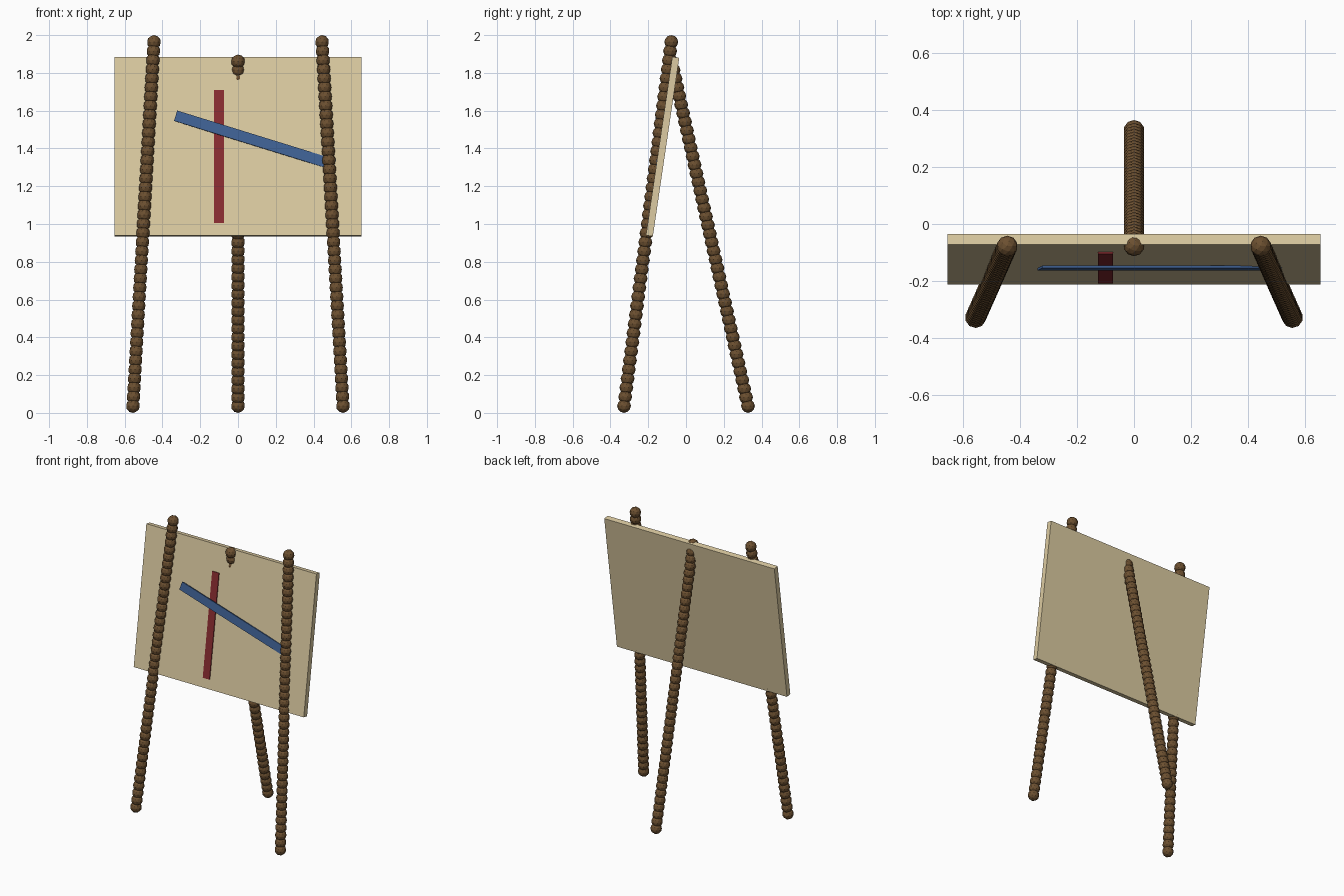
import bpy
import bmesh
import math
from mathutils import Matrix, Vector

cube = bpy.data.objects.get("Cube")
if cube:
    bpy.data.objects.remove(cube)


def material(name, rgb):
    mat = bpy.data.materials.new(name)
    mat.use_nodes = True
    mat.diffuse_color = (*rgb, 1)
    mat.node_tree.nodes["Principled BSDF"].inputs["Base Color"].default_value = (*rgb, 1)
    return mat


WOOD = material("brown wood", (0.15, 0.08, 0.03))
PANEL = material("cream panel", (0.72, 0.6, 0.36))
RED = material("red paint", (0.25, 0.025, 0.03))
BLUE = material("blue paint", (0.05, 0.12, 0.3))


def finish(name, bm, mat):
    mesh = bpy.data.meshes.new(name)
    bm.to_mesh(mesh)
    bm.free()
    mesh.materials.append(mat)
    obj = bpy.data.objects.new(name, mesh)
    bpy.context.collection.objects.link(obj)
    return obj


def box(name, size, centre, rotation, mat):
    bm = bmesh.new()
    bmesh.ops.create_cube(bm, size=1, matrix=Matrix.Diagonal((*size, 1)))
    obj = finish(name, bm, mat)
    obj.location = centre
    obj.rotation_euler = rotation
    return obj


def beaded_leg(name, foot, top, steps=40, radius=0.037):
    # Overlapping round beads strung from foot to top
    foot, top = Vector(foot), Vector(top)
    bm = bmesh.new()
    for i in range(steps + 1):
        bmesh.ops.create_icosphere(
            bm, subdivisions=2, radius=radius,
            matrix=Matrix.Translation(foot.lerp(top, i / steps)))
    return finish(name, bm, WOOD)


# Tripod legs
for name, side in (("left", 1), ("right", -1)):
    beaded_leg(f"{name}_front_leg", (side * 0.556, -0.328, 0.037),
               (side * 0.445, -0.078, 1.963))
beaded_leg("back_leg", (0, 0.328, 0.037), (0, -0.076, 1.86))

# Leaning board
tilt = math.radians(-8.4)
board_centre = Vector((0, -0.124, 1.41))
lean = Matrix.Rotation(tilt, 3, "X")
box("board", (1.31, 0.037, 0.955), board_centre, (tilt, 0, 0), PANEL)

# Painted strokes
red_centre = board_centre + lean @ Vector((-0.1, -0.02, -0.057))
box("red_stroke", (0.052, 0.009, 0.71), red_centre, (tilt, 0, 0), RED)
box("blue_stroke", (0.88, 0.009, 0.057), (0.09, -0.1545, 1.443), (tilt, 0.3, 0), BLUE)
